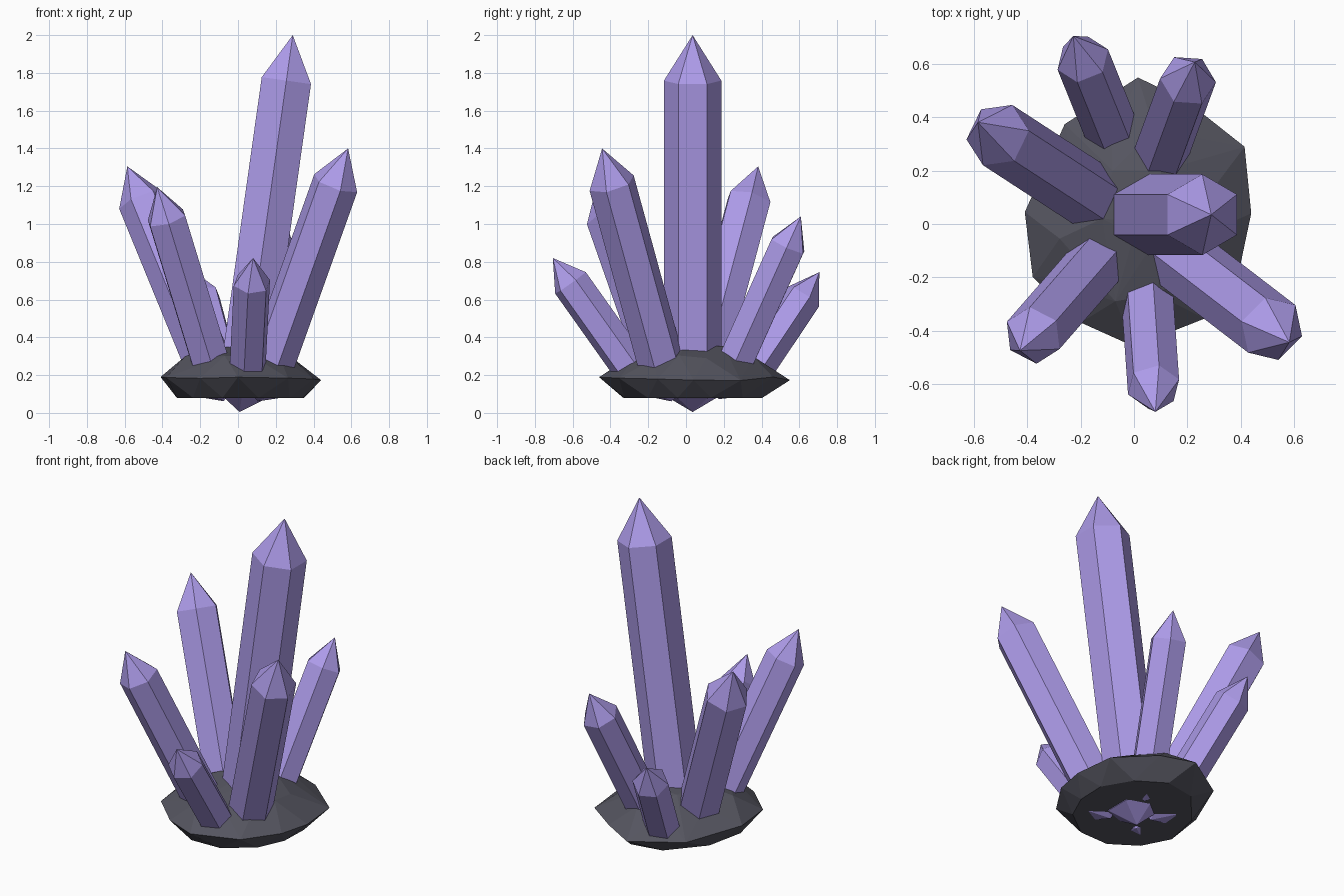
import bpy, bmesh, math, random
from mathutils import Vector

if "Cube" in bpy.data.objects:
    bpy.data.objects.remove(bpy.data.objects["Cube"])

random.seed(4)


def material(name, color):
    m = bpy.data.materials.new(name)
    m.diffuse_color = color
    m.use_nodes = True
    m.node_tree.nodes["Principled BSDF"].inputs["Base Color"].default_value = m.diffuse_color
    return m


def add_object(name, bm, mat):
    bmesh.ops.recalc_face_normals(bm, faces=bm.faces[:])
    mesh = bpy.data.meshes.new(name)
    bm.to_mesh(mesh)
    bm.free()
    mesh.materials.append(mat)
    ob = bpy.data.objects.new(name, mesh)
    bpy.context.collection.objects.link(ob)
    return ob


violet = material("violet_crystal", (0.42, 0.33, 0.82, 1))
stone = material("dark_stone", (0.09, 0.09, 0.115, 1))


def crystal(name, tip, slope, foot_z, r, roll):
    """Six-sided prism leaning along slope (dx/dz, dy/dz), pointed at both ends."""
    tip = Vector(tip)
    axis = Vector((slope[0], slope[1], 1)).normalized()
    side = Vector((0, 0, 1)).cross(axis).normalized()
    out = side.cross(axis)
    foot = tip - axis * ((tip.z - foot_z) / axis.z)
    shoulder = tip - axis * 1.6 * r
    bm = bmesh.new()
    rings = []
    for c in (foot, shoulder):
        ring = []
        for k in range(6):
            a = math.radians(60 * k + roll)
            ring.append(bm.verts.new(c + r * (side * math.cos(a) + out * math.sin(a))))
        rings.append(ring)
    low = bm.verts.new(foot - axis * 0.6 * r)
    top = bm.verts.new(tip)
    for k in range(6):
        n = (k + 1) % 6
        bm.faces.new((rings[0][k], rings[0][n], rings[1][n], rings[1][k]))
        bm.faces.new((rings[1][k], rings[1][n], top))
        bm.faces.new((rings[0][n], rings[0][k], low))
    add_object(name, bm, violet)


# Crystals: tip, lean, foot height, radius, roll
crystal("main_crystal", (0.29, 0.035, 2.0), (0.141, 0.0), 0.095, 0.152, 0)
crystal("front_right_crystal", (0.583, -0.444, 1.40), (0.357, -0.274), 0.13, 0.126, 8)
crystal("front_left_crystal", (-0.428, -0.475, 1.195), (-0.305, -0.35), 0.13, 0.112, -15)
crystal("back_left_crystal", (-0.586, 0.382, 1.305), (-0.41, 0.267), 0.13, 0.126, -8)
crystal("front_small_crystal", (0.08, -0.705, 0.82), (0.05, -0.71), 0.15, 0.101, -15)
crystal("back_right_crystal", (0.228, 0.608, 1.04), (0.165, 0.45), 0.13, 0.106, -18)
crystal("back_small_crystal", (-0.228, 0.706, 0.745), (-0.27, 0.67), 0.15, 0.102, 0)

# Rock base: faceted hull around an irregular outline
outline = [(0.44, 0.04), (0.415, 0.29), (0.2, 0.46), (0.015, 0.55), (-0.26, 0.375),
           (-0.41, 0.045), (-0.38, -0.2), (-0.2, -0.37), (0.0, -0.46),
           (0.265, -0.355), (0.4, -0.15)]
bm = bmesh.new()
for i, (x, y) in enumerate(outline):
    nx, ny = outline[(i + 1) % len(outline)]
    mx, my = (x + nx) / 2, (y + ny) / 2
    bm.verts.new((x, y, 0.18 + random.uniform(-0.012, 0.012)))
    bm.verts.new((mx * 0.82, my * 0.8, 0.08))
    s = random.uniform(0.64, 0.72)
    bm.verts.new((mx * s, my * s, 0.29 + random.uniform(-0.01, 0.015)))
for x, y in ((0.12, 0.0), (0.1, 0.2), (-0.08, 0.2), (-0.12, 0.02), (0.0, -0.04)):
    bm.verts.new((x, y, 0.355 + random.uniform(-0.01, 0.005)))
hull = bmesh.ops.convex_hull(bm, input=bm.verts[:])
unused = {g for g in hull["geom_interior"] + hull["geom_unused"]
          if isinstance(g, bmesh.types.BMVert)}
bmesh.ops.delete(bm, geom=list(unused), context="VERTS")
add_object("rock_base", bm, stone)
